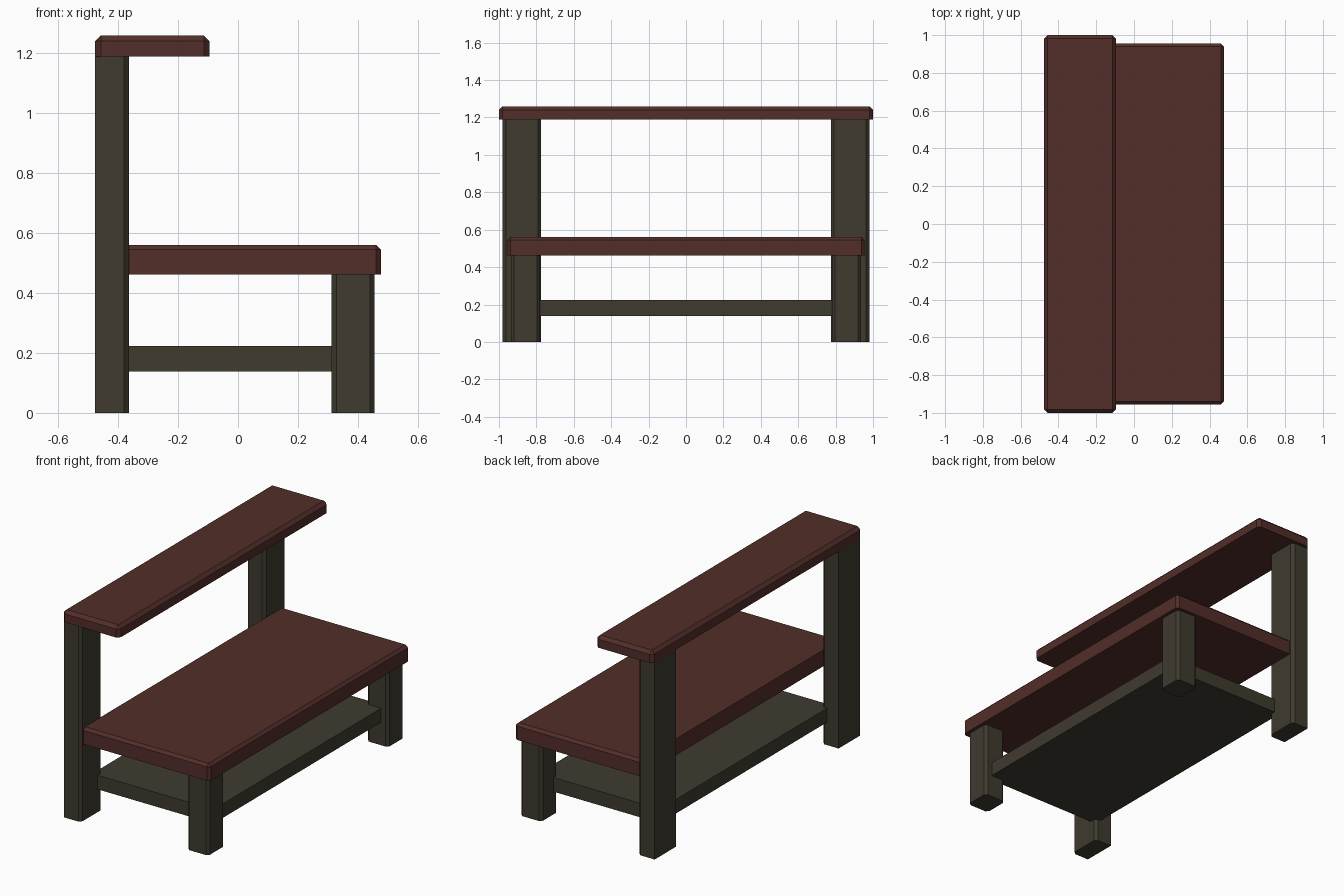
import bpy, bmesh
from mathutils import Vector

if "Cube" in bpy.data.objects:
    bpy.data.objects.remove(bpy.data.objects["Cube"])


def material(name, rgb):
    m = bpy.data.materials.new(name)
    m.diffuse_color = (*rgb, 1)
    m.use_nodes = True
    m.node_tree.nodes["Principled BSDF"].inputs["Base Color"].default_value = m.diffuse_color
    return m


RED = material("red_wood", (0.085, 0.027, 0.022))
DARK = material("dark_wood", (0.05, 0.043, 0.028))


def box(name, lo, hi, mat, chamfer=0, picks=lambda a, b: False):
    """Box from lo to hi; edges for which picks(a, b) is true get a flat chamfer.
    a and b are the edge ends as -1/+1 corner signs."""
    lo, hi = Vector(lo), Vector(hi)
    mid, half = (lo + hi) / 2, (hi - lo) / 2
    bm = bmesh.new()
    bmesh.ops.create_cube(bm, size=2)
    edges = [e for e in bm.edges if picks(e.verts[0].co, e.verts[1].co)]
    for v in bm.verts:
        v.co = Vector(v.co[i] * half[i] + mid[i] for i in range(3))
    if edges:
        bmesh.ops.bevel(bm, geom=edges, offset=chamfer, segments=1,
                        profile=0.5, affect='EDGES')
    bmesh.ops.recalc_face_normals(bm, faces=bm.faces)
    me = bpy.data.meshes.new(name)
    bm.to_mesh(me)
    bm.free()
    me.materials.append(mat)
    ob = bpy.data.objects.new(name, me)
    bpy.context.collection.objects.link(ob)
    return ob


def upright(a, b):
    return a.z * b.z < 0


def upright_front(a, b):
    return upright(a, b) and a.x > 0


def top_and_corners(a, b):
    return upright(a, b) or (a.z > 0 and b.z > 0)


def seat_edges(a, b):
    return upright_front(a, b) or (a.z > 0 and b.z > 0 and (a.x > 0 or b.x > 0))


# Legs, one pair at each end
for s, side in ((-1, "near"), (1, "far")):
    y0, y1 = sorted((s * 0.775, s * 0.98))
    box(f"back_leg_{side}", (-0.477, y0, 0), (-0.364, y1, 1.19), DARK,
        0.017, upright_front)
    y0, y1 = sorted((s * 0.78, s * 0.935))
    box(f"front_leg_{side}", (0.312, y0, 0), (0.456, y1, 0.465), DARK,
        0.016, upright)

# Lower shelf, let into the legs
box("shelf", (-0.40, -0.82, 0.138), (0.41, 0.82, 0.223), DARK)

# Seat, chamfered except along its back edge
box("seat", (-0.366, -0.955, 0.462), (0.477, 0.955, 0.561), RED,
    0.016, seat_edges)

# Top rail
box("top_rail", (-0.477, -1, 1.19), (-0.095, 1, 1.26), RED,
    0.019, top_and_corners)
